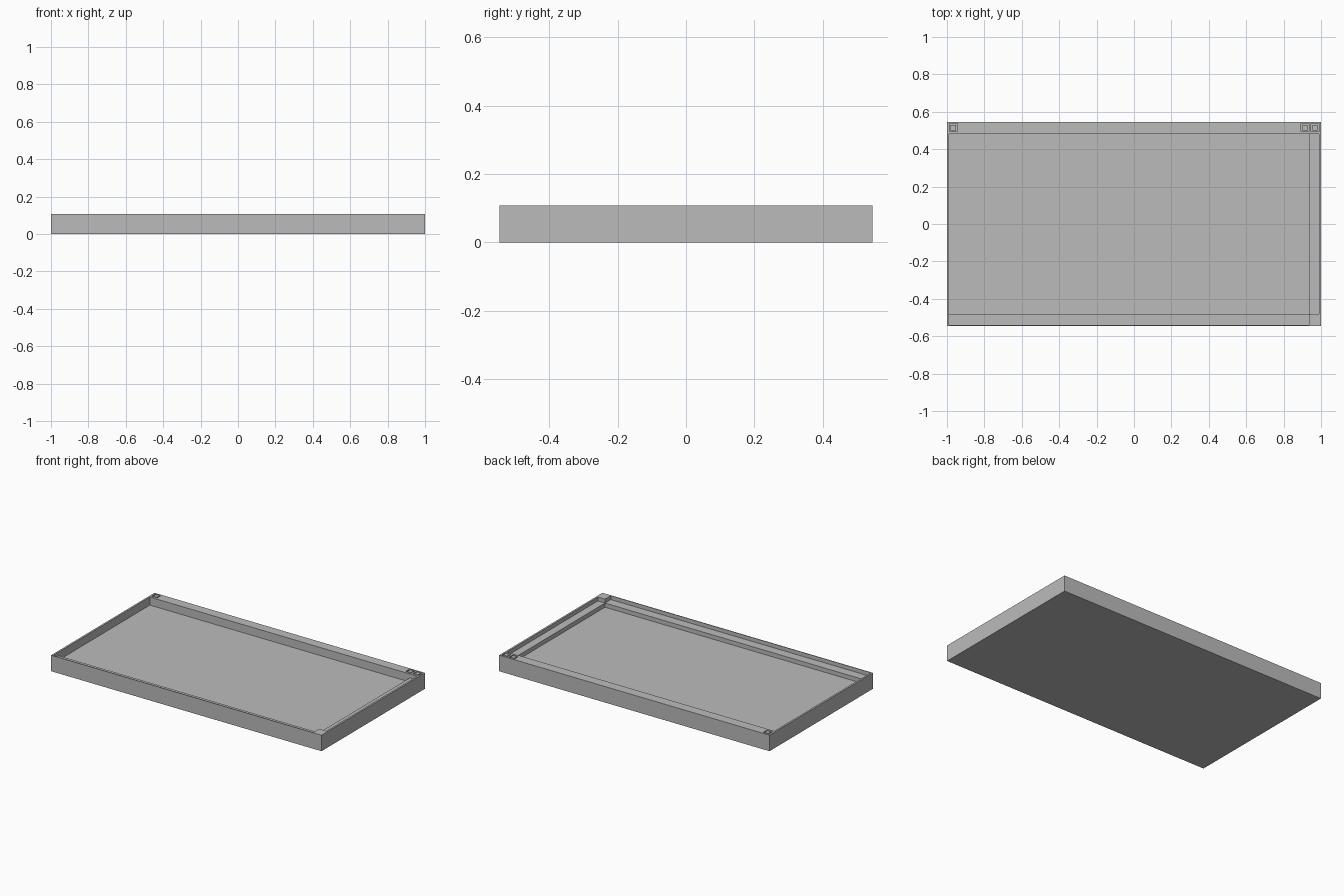
import bpy

if "Cube" in bpy.data.objects:
    bpy.data.objects.remove(bpy.data.objects["Cube"], do_unlink=True)

W, D, H = 1.0, 0.546, 0.107        # half width, half depth, height
LEDGE, FLOOR = 0.081, 0.053        # recess levels
WALL, INNER = 0.988, 0.48          # thin side walls, inner front and back edges
LEDGE_X = 0.935                    # inner edge of the side ledge

grey = bpy.data.materials.new("Plain grey")
grey.use_nodes = True
colour = (0.5, 0.5, 0.5, 1)
grey.diffuse_color = colour
grey.node_tree.nodes["Principled BSDF"].inputs["Base Color"].default_value = colour


def box(name, x, y, z):
    """Box spanning the given (low, high) ranges."""
    spans = (x, y, z)
    bpy.ops.mesh.primitive_cube_add(size=1, location=[(a + b) / 2 for a, b in spans])
    obj = bpy.context.object
    obj.name = name
    obj.scale = [b - a for a, b in spans]
    bpy.ops.object.transform_apply(location=True, rotation=False, scale=True)
    obj.data.materials.append(grey)
    return obj


def carve(target, x, y, depth_z):
    """Cut a rectangular recess from the top down to depth_z."""
    cutter = box("cutter", x, y, (depth_z, H + 0.1))
    cutter.hide_render = True
    mod = target.modifiers.new("Recess", "BOOLEAN")
    mod.operation = "DIFFERENCE"
    mod.solver = "EXACT"
    mod.object = cutter
    bpy.context.view_layer.objects.active = target
    bpy.ops.object.modifier_apply(modifier=mod.name)
    bpy.data.objects.remove(cutter, do_unlink=True)


# Tray body with a full-height back shelf and front corner block
tray = box("tray_body", (-W, W), (-D, D), (0, H))

# Side ledge, front ledge and main floor
carve(tray, (-WALL, WALL), (-INNER, INNER), LEDGE)
carve(tray, (-WALL, LEDGE_X), (-D + 0.005, -INNER + 0.05), LEDGE)
carve(tray, (-WALL, LEDGE_X), (-INNER, INNER), FLOOR)

# Square buttons in the back shelf, each set in a narrow groove
button_y = 0.515
for name, bx in (("right_button", -0.966), ("inner_left_button", 0.914),
                 ("outer_left_button", 0.968)):
    def square(half):
        return (bx - half, bx + half), (button_y - half, button_y + half)
    carve(tray, *square(0.021), H - 0.02)
    box(name, *square(0.014), (H - 0.02, H))
